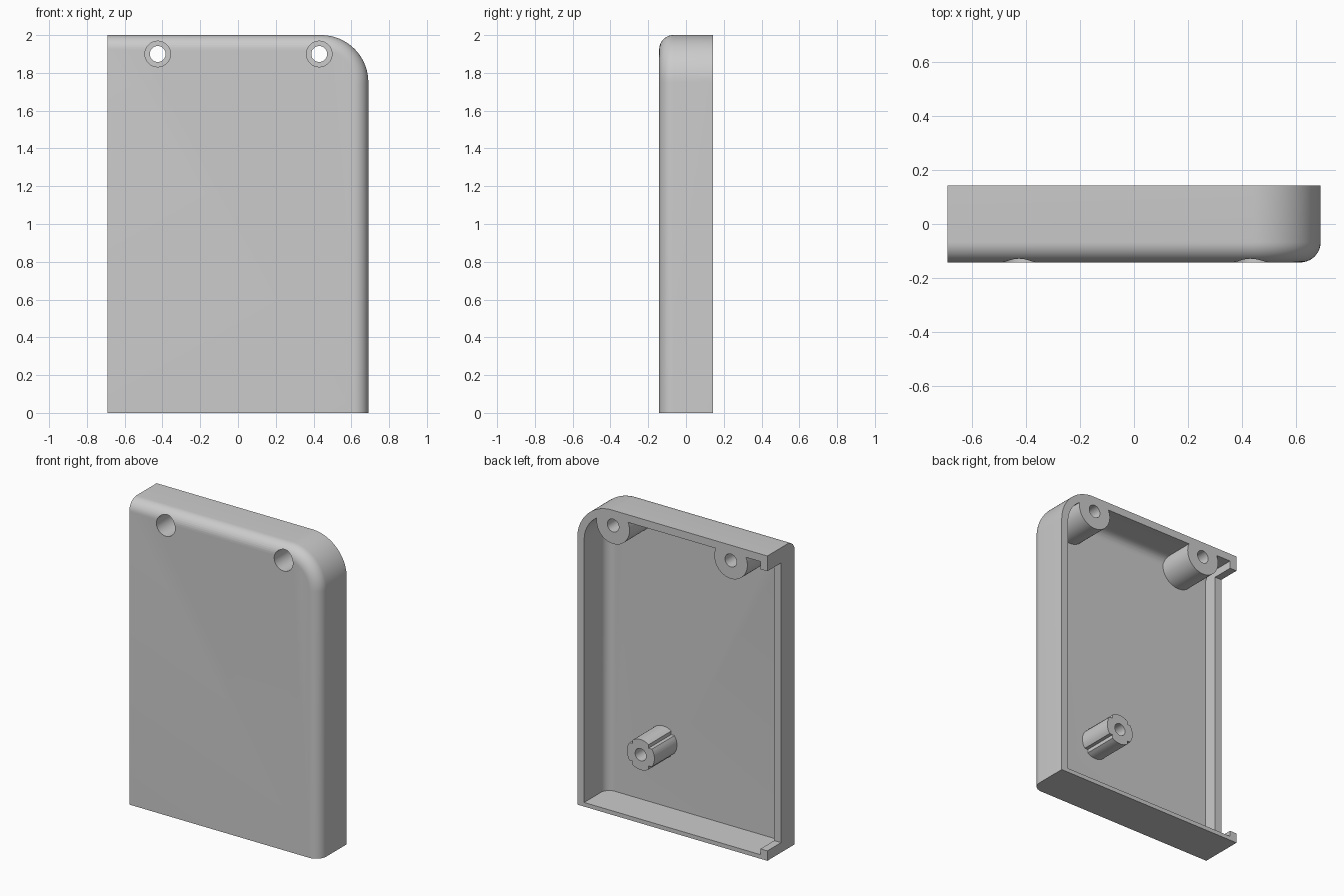
import bpy
import bmesh
from math import pi, sin, cos, radians, asin

cube = bpy.data.objects.get("Cube")
if cube:
    bpy.data.objects.remove(cube, do_unlink=True)

# Plain grey plastic
grey = bpy.data.materials.new("grey_plastic")
grey.use_nodes = True
colour = (0.6, 0.6, 0.6, 1)
grey.diffuse_color = colour
grey.node_tree.nodes["Principled BSDF"].inputs["Base Color"].default_value = colour


def loft(name, rings):
    """Solid through (y, [(x, z), ...]) rings, capped at both ends."""
    bm = bmesh.new()
    loops = [[bm.verts.new((x, y, z)) for x, z in pts] for y, pts in rings]
    n = len(loops[0])
    for a, b in zip(loops, loops[1:]):
        for i in range(n):
            j = (i + 1) % n
            bm.faces.new((a[i], a[j], b[j], b[i]))
    bm.faces.new(loops[0])
    bm.faces.new(loops[-1])
    bmesh.ops.recalc_face_normals(bm, faces=bm.faces)
    mesh = bpy.data.meshes.new(name)
    bm.to_mesh(mesh)
    bm.free()
    mesh.materials.append(grey)
    ob = bpy.data.objects.new(name, mesh)
    bpy.context.collection.objects.link(ob)
    return ob


def case_block(name, left, right, bottom, top, corner, front, back, fillet):
    """Block with one round corner and a fillet on its front top and side edges."""
    def outline(inset):
        r = corner - inset
        arc = [(right - corner + r * cos(a), top - corner + r * sin(a))
               for a in (pi / 2 * k / 24 for k in range(25))]
        return [(left, bottom), (right - inset, bottom)] + arc + [(left, top - inset)]
    rings = []
    for k in range(11):
        t = pi / 2 * k / 10
        rings.append((front + fillet * (1 - cos(t)), outline(fillet * (1 - sin(t)))))
    return loft(name, rings + [(back, outline(0))])


def cylinder(name, x, z, radius, front, back):
    pts = [(x + radius * cos(2 * pi * k / 48), z + radius * sin(2 * pi * k / 48))
           for k in range(48)]
    return loft(name, [(front, pts), (back, pts)])


def box(name, x0, x1, y0, y1, z0, z1):
    pts = [(x0, z0), (x1, z0), (x1, z1), (x0, z1)]
    return loft(name, [(y0, pts), (y1, pts)])


def cross_post(name, x, z, radius, half, front, back):
    """Round post with a square notch on each diagonal."""
    reach = asin(half / radius)
    pts = []
    for q in range(4):
        mid = q * pi / 2
        for k in range(9):
            a = mid - reach + 2 * reach * k / 8
            pts.append((x + radius * cos(a), z + radius * sin(a)))
        d = mid + pi / 4
        pts.append((x + half * 2 ** 0.5 * cos(d), z + half * 2 ** 0.5 * sin(d)))
    return loft(name, [(front, pts), (back, pts)])


def subtract(target, cutter):
    mod = target.modifiers.new("cut", 'BOOLEAN')
    mod.operation = 'DIFFERENCE'
    mod.solver = 'EXACT'
    mod.object = cutter
    bpy.context.view_layer.update()
    graph = bpy.context.evaluated_depsgraph_get()
    result = bpy.data.meshes.new_from_object(target.evaluated_get(graph))
    target.modifiers.clear()
    target.data = result
    bpy.data.objects.remove(cutter, do_unlink=True)


W, D, T = 0.69, 0.142, 2.0
screws = [(-0.425, 1.9), (0.43, 1.9)]
post = (0.23, 0.45)

shell = case_block("case_half", -W, W, 0, T, 0.25, -D, D, 0.075)

# Hollow interior, leaving the screw bosses and the cross post standing
cavity = case_block("cavity", -W + 0.05, W - 0.05, 0.027, T - 0.05, 0.2,
                    -D + 0.05, 0.2, 0.06)
for x, z in screws:
    subtract(cavity, cylinder("screw_boss", x, z, 0.12, -0.3, 0.3))
subtract(cavity, cross_post("cross_post", *post, 0.1, 0.058, -0.3, 0.3))
subtract(shell, cavity)

# Lowered side wall
subtract(shell, box("side_opening", -0.8, -W + 0.051, 0, 0.3, 0.065, 1.9))

# Screw holes with deep counterbores, and the blind hole in the post
for x, z in screws:
    subtract(shell, cylinder("counterbore", x, z, 0.068, -0.3, 0.04))
    subtract(shell, cylinder("screw_hole", x, z, 0.042, -0.3, 0.3))
subtract(shell, cylinder("post_hole", *post, 0.04, -0.06, 0.3))

bpy.ops.object.select_all(action='DESELECT')
shell.select_set(True)
bpy.context.view_layer.objects.active = shell
bpy.ops.object.shade_smooth_by_angle(angle=radians(30))
